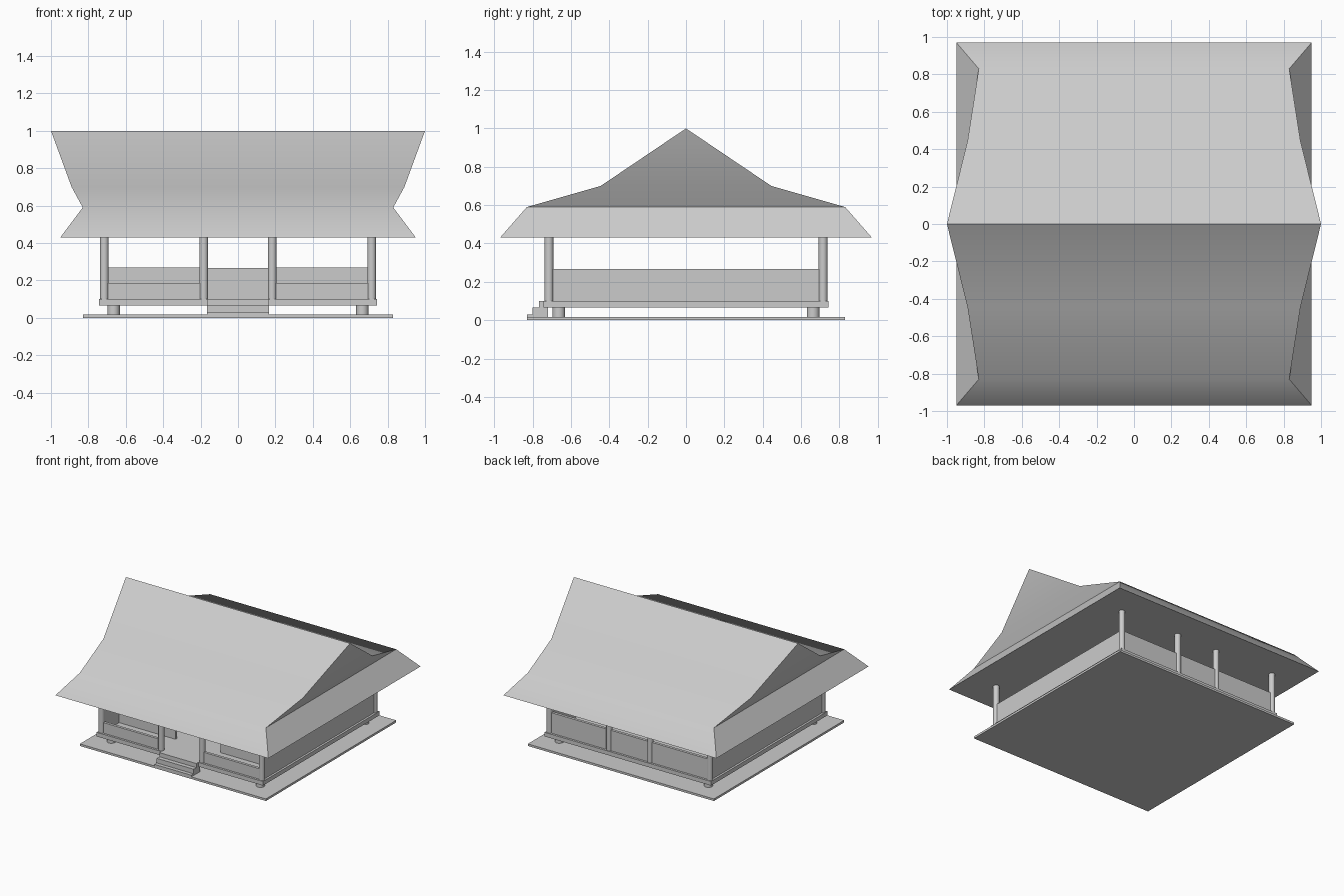
import bpy, bmesh, math

if "Cube" in bpy.data.objects:
    bpy.data.objects.remove(bpy.data.objects["Cube"])


def box(name, x0, x1, y0, y1, z0, z1):
    bpy.ops.mesh.primitive_cube_add(
        size=1, location=((x0 + x1) / 2, (y0 + y1) / 2, (z0 + z1) / 2))
    ob = bpy.context.object
    ob.name = name
    ob.scale = (x1 - x0, y1 - y0, z1 - z0)
    bpy.ops.object.transform_apply(location=False, rotation=False, scale=True)
    return ob


def cylinder(name, x, y, r, z0, z1):
    bpy.ops.mesh.primitive_cylinder_add(
        vertices=24, radius=r, depth=z1 - z0, location=(x, y, (z0 + z1) / 2))
    ob = bpy.context.object
    ob.name = name
    bpy.ops.object.shade_smooth_by_angle(angle=math.radians(35))
    return ob


# Roof: four-cornered rings from ridge to eave (half width, half depth, height)
rings = [(1.0, 0.0, 1.0), (0.89, 0.445, 0.70), (0.83, 0.83, 0.59), (0.95, 0.97, 0.43)]
corners = [(-1, -1), (1, -1), (1, 1), (-1, 1)]
bm = bmesh.new()
levels = [[bm.verts.new((sx * x, sy * y, z)) for sx, sy in corners] for x, y, z in rings]
for upper, lower in zip(levels, levels[1:]):
    for i in range(4):
        j = (i + 1) % 4
        bm.faces.new((lower[i], lower[j], upper[j], upper[i]))
bm.faces.new(levels[-1][::-1])
bmesh.ops.remove_doubles(bm, verts=bm.verts[:], dist=0.001)
bmesh.ops.recalc_face_normals(bm, faces=bm.faces[:])
mesh = bpy.data.meshes.new("roof")
bm.to_mesh(mesh)
bm.free()
roof = bpy.data.objects.new("roof", mesh)
bpy.context.collection.objects.link(roof)
bpy.context.view_layer.objects.active = roof
roof.select_set(True)
bpy.ops.object.shade_smooth_by_angle(angle=math.radians(35))

# Ground slab and raised floor
box("base_slab", -0.83, 0.83, -0.83, 0.83, 0.0, 0.017)
box("floor", -0.742, 0.742, -0.742, 0.742, 0.067, 0.10)

# Short feet under the floor
for sx in (-1, 1):
    for sy in (-1, 1):
        cylinder("foot", sx * 0.665, sy * 0.663, 0.033, 0.017, 0.067)

# Front steps
for front, z0, z1 in ((-0.83, 0.0, 0.03), (-0.80, 0.03, 0.067), (-0.766, 0.067, 0.10)):
    box("step", -0.165, 0.165, front, -0.72, z0, z1)

# Posts along front and back
for y in (-0.715, 0.715):
    for x in (-0.715, -0.183, 0.183, 0.715):
        cylinder("post", x, y, 0.023, 0.10, 0.43)

# Side walls, front rails and inner screens, mirrored left and right
for s in (-1, 1):
    def side_box(name, a, b, *rest):
        box(name, min(s * a, s * b), max(s * a, s * b), *rest)
    side_box("side_wall", 0.703, 0.725, -0.695, 0.695, 0.10, 0.268)
    side_box("front_rail", 0.20, 0.70, -0.725, -0.703, 0.10, 0.185)
    side_box("inner_screen", 0.20, 0.705, -0.51, -0.49, 0.10, 0.268)

# Back wall
box("back_wall", -0.70, 0.70, 0.703, 0.725, 0.10, 0.265)
